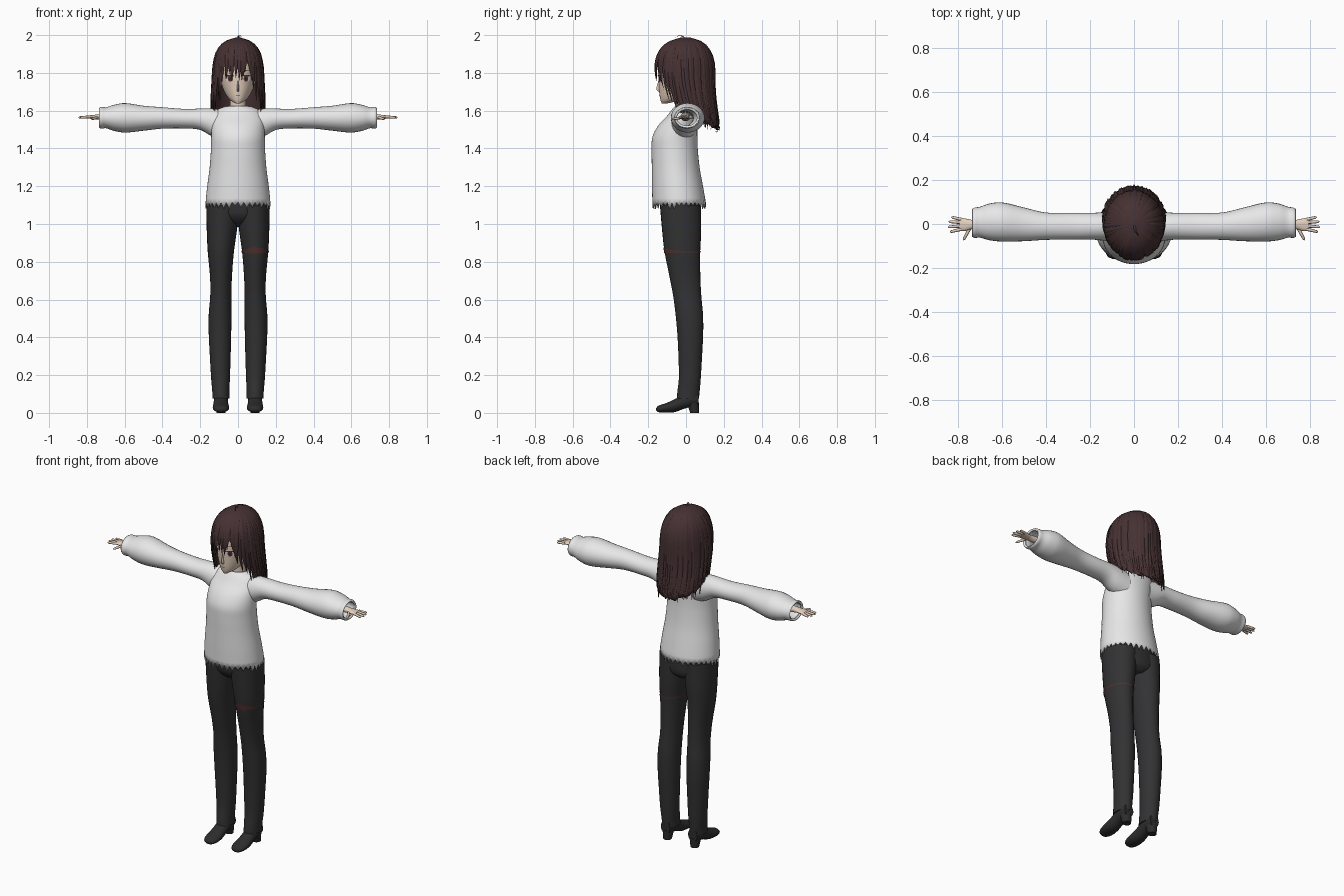
import bpy, bmesh, math, random
from mathutils import Vector

random.seed(4)
if "Cube" in bpy.data.objects:
    bpy.data.objects.remove(bpy.data.objects["Cube"])


def material(name, r, g, b):
    m = bpy.data.materials.new(name)
    m.use_nodes = True
    m.diffuse_color = (r, g, b, 1)
    m.node_tree.nodes["Principled BSDF"].inputs["Base Color"].default_value = (r, g, b, 1)
    return m


HAIR = material("dark brown hair", 0.062, 0.031, 0.033)
SKIN = material("skin", 0.78, 0.63, 0.51)
KNIT = material("white knit", 0.8, 0.8, 0.8)
CLOTH = material("black cloth", 0.032, 0.032, 0.034)
LEATHER = material("black leather", 0.026, 0.026, 0.028)
BAND = material("dull red", 0.085, 0.03, 0.026)
IRIS = material("red brown iris", 0.11, 0.03, 0.035)


def finish(bm, name, mat, thick=0):
    bmesh.ops.recalc_face_normals(bm, faces=bm.faces)
    mesh = bpy.data.meshes.new(name)
    bm.to_mesh(mesh)
    bm.free()
    mesh.materials.append(mat)
    ob = bpy.data.objects.new(name, mesh)
    bpy.context.collection.objects.link(ob)
    if thick:
        mod = ob.modifiers.new("thickness", "SOLIDIFY")
        mod.thickness = thick
    return ob


def skin_rings(bm, rings, closed=True, caps=(True, True)):
    vs = [[bm.verts.new(p) for p in ring] for ring in rings]
    n = len(vs[0])
    for a, b in zip(vs, vs[1:]):
        for i in range(n if closed else n - 1):
            j = (i + 1) % n
            bm.faces.new((a[i], a[j], b[j], b[i]))
    for cap, ring in zip(caps, (vs[0], vs[-1])):
        if cap:
            bm.faces.new(ring)


def sample(rows, t):
    """Smooth interpolation of (t, u0, u1, v0, v1) rows."""
    i = max([k for k in range(len(rows) - 1) if rows[k][0] <= t] or [0])
    a, b = rows[i], rows[i + 1]
    p, q = rows[max(i - 1, 0)], rows[min(i + 2, len(rows) - 1)]
    h = b[0] - a[0]
    s = min(max((t - a[0]) / h, 0), 1)
    out = []
    for k in range(1, 5):
        m0 = (b[k] - p[k]) / (b[0] - p[0]) * h
        m1 = (q[k] - a[k]) / (q[0] - a[0]) * h
        d = b[k] - a[k]
        out.append(a[k] + s * m0 + s * s * (3 * d - 2 * m0 - m1) + s ** 3 * (m0 + m1 - 2 * d))
    return out


def on_ring(rows, t, ang, axis="z", grow=0):
    u0, u1, v0, v1 = sample(rows, t)
    u = (u0 + u1) / 2 + ((u1 - u0) / 2 + grow) * math.cos(ang)
    v = (v0 + v1) / 2 + ((v1 - v0) / 2 + grow) * math.sin(ang)
    return Vector({"x": (t, u, v), "y": (u, t, v), "z": (u, v, t)}[axis])


def loft(name, rows, mat, axis="z", n=28, steps=4, caps=(True, True), thick=0, mirror=False, jag=0):
    ts = [a[0] + (b[0] - a[0]) * k / steps for a, b in zip(rows, rows[1:]) for k in range(steps)]
    ts.append(rows[-1][0])
    rings = [[on_ring(rows, t, math.tau * i / n, axis) for i in range(n)] for t in ts]
    for p in rings[0][::2]:
        p.z -= jag * random.uniform(0.5, 1.1)
    for side in (("left_", 1), ("right_", -1)) if mirror else (("", 1),):
        bm = bmesh.new()
        skin_rings(bm, [[Vector((p.x * side[1], p.y, p.z)) for p in r] for r in rings], caps=caps)
        finish(bm, side[0] + name, mat, thick)


# Sweater: body with ragged hem, and puffed sleeves
loft("sweater_body", [
    (1.115, -.172, .172, -.178, .105), (1.2, -.163, .163, -.18, .09), (1.3, -.15, .15, -.181, .072),
    (1.4, -.143, .143, -.182, .062), (1.46, -.142, .142, -.178, .06), (1.52, -.14, .14, -.148, .06),
    (1.57, -.135, .135, -.102, .06), (1.605, -.11, .11, -.075, .056), (1.625, -.062, .062, -.058, .045)],
    KNIT, n=68, caps=(False, False), thick=.005, jag=.034)
loft("sleeve", [
    (.07, -.08, .055, 1.44, 1.60), (.14, -.075, .053, 1.465, 1.612), (.2, -.07, .05, 1.498, 1.611),
    (.28, -.07, .05, 1.506, 1.609), (.4, -.072, .052, 1.505, 1.618), (.5, -.078, .075, 1.494, 1.626),
    (.6, -.08, .098, 1.484, 1.64), (.66, -.073, .092, 1.494, 1.63), (.7, -.062, .078, 1.507, 1.618),
    (.725, -.063, .074, 1.505, 1.62), (.735, -.058, .068, 1.51, 1.615)],
    KNIT, "x", caps=(True, False), thick=.012, mirror=True)

# Trousers: hips, legs, and the worn red band on the left thigh
loft("trouser_hips", [
    (.985, -.05, .05, -.05, .05), (1.01, -.13, .13, -.1, .075), (1.06, -.165, .165, -.132, .08),
    (1.2, -.15, .15, -.13, .07)], CLOTH)
LEG = [
    (.075, .045, .135, -.048, .068), (.11, .046, .136, -.046, .072), (.18, .043, .142, -.038, .078),
    (.3, .039, .149, -.04, .085), (.42, .036, .155, -.046, .091), (.52, .035, .155, -.055, .09),
    (.62, .035, .147, -.068, .081), (.72, .032, .148, -.087, .076), (.85, .022, .16, -.113, .075),
    (.95, .008, .165, -.125, .08), (1.1, -.01, .168, -.138, .08)]
loft("trouser_leg", LEG, CLOTH, mirror=True)
bm = bmesh.new()
count = 48
low, high = [], []
for i in range(count):
    a = math.tau * i / count
    front = max(0, -math.sin(a)) ** 2
    low.append(on_ring(LEG, .85 - random.uniform(0, .01) * front, a, grow=.003))
    high.append(on_ring(LEG, .858 + random.uniform(.005, .025) * front, a, grow=.003))
skin_rings(bm, [low, high], caps=(False, False))
finish(bm, "left_thigh_band", BAND)

# Shoes with block heels
loft("shoe", [
    (-.158, .08, .1, .012, .025), (-.148, .06, .12, .004, .037), (-.11, .047, .133, .002, .05),
    (-.06, .05, .132, .004, .072), (-.01, .053, .128, .022, .1), (.04, .053, .127, .034, .115),
    (.066, .06, .12, .036, .11)], LEATHER, "y", n=20, mirror=True)
loft("shoe_heel", [(0, .066, .114, .022, .07), (.055, .058, .122, .004, .07)],
     LEATHER, n=16, steps=1, mirror=True)

# Hands: wrist and palm, then fanned fingers
loft("palm", [
    (.62, -.03, .025, 1.545, 1.59), (.72, -.022, .018, 1.55, 1.584), (.745, -.025, .02, 1.554, 1.58),
    (.77, -.032, .026, 1.556, 1.577), (.793, -.03, .027, 1.559, 1.574)], SKIN, "x", n=16, mirror=True)


def tube(bm, pts, sides, outs, n):
    skin_rings(bm, [[p + s * math.cos(math.tau * i / n) + o * math.sin(math.tau * i / n)
                     for i in range(n)] for p, s, o in zip(pts, sides, outs)])


for name, s in (("left_fingers", 1), ("right_fingers", -1)):
    bm = bmesh.new()
    fingers = [((.785, y, 1.567), (tip, y * 1.5, 1.564))
               for y, tip in ((-.024, .836), (-.009, .845), (.007, .842), (.021, .83))]
    fingers.append(((.745, -.018, 1.564), (.775, -.074, 1.555)))
    for a, b in fingers:
        a, b = Vector((a[0] * s, *a[1:])), Vector((b[0] * s, *b[1:]))
        side = (b - a).cross(Vector((0, 0, 1))).normalized()
        sizes = (.0075, .007, .006, .002)
        tube(bm, [a.lerp(b, t) for t in (0, .5, .88, 1)], [side * r for r in sizes],
             [Vector((0, 0, r)) for r in sizes], 8)
    finish(bm, name, SKIN)

# Head, neck and face
HEAD = [
    (1.638, -.012, .012, -.128, -.1), (1.655, -.04, .04, -.135, -.03), (1.69, -.068, .068, -.141, .06),
    (1.74, -.088, .088, -.144, .1), (1.8, -.1, .1, -.147, .12), (1.87, -.098, .098, -.138, .115),
    (1.93, -.075, .075, -.1, .085), (1.965, -.02, .02, -.03, .03)]
loft("head", HEAD, SKIN)
loft("neck", [(1.57, -.06, .06, -.055, .045), (1.61, -.045, .045, -.05, .04),
              (1.72, -.04, .04, -.055, .045)], SKIN, n=20)


def face_patch(name, cx, cz, w, h, lift, mat):
    def project(x, z):
        u0, u1, v0, v1 = sample(HEAD, z)
        return Vector((x, (v0 + v1) / 2 - (v1 - v0) / 2 * math.sqrt(1 - (2 * x / (u1 - u0)) ** 2) - lift, z))
    bm = bmesh.new()
    mid = bm.verts.new(project(cx, cz))
    rim = [bm.verts.new(project(cx + w * math.cos(math.tau * i / 20), cz + h * math.sin(math.tau * i / 20)))
           for i in range(20)]
    for i in range(20):
        bm.faces.new((mid, rim[i], rim[(i + 1) % 20]))
    finish(bm, name, mat)


for name, s in (("left_", 1), ("right_", -1)):
    face_patch(name + "eye_white", s * .043, 1.769, .021, .016, .002, KNIT)
    face_patch(name + "iris", s * .042, 1.769, .012, .016, .004, IRIS)
    face_patch(name + "pupil", s * .042, 1.769, .005, .008, .006, LEATHER)
    face_patch(name + "upper_lash", s * .044, 1.785, .024, .0035, .006, HAIR)
    face_patch(name + "brow", s * .043, 1.812, .022, .002, .003, HAIR)
face_patch("mouth", 0, 1.681, .013, .0015, .002, BAND)
loft("nose", [(1.702, -.006, .006, -.147, -.13), (1.712, -.006, .006, -.157, -.13),
              (1.76, -.003, .003, -.146, -.13)], SKIN, n=8)

# Hair: cap, back curtain, and layered tapering locks
SHAPE = [
    (1.46, -.135, .135, -.095, .18), (1.55, -.141, .141, -.1, .172), (1.65, -.14, .14, -.125, .156),
    (1.75, -.134, .134, -.154, .148), (1.85, -.126, .126, -.16, .145), (1.92, -.106, .106, -.135, .122),
    (1.965, -.068, .068, -.088, .082), (1.988, -.012, .012, -.025, .02)]
loft("hair_cap", SHAPE[4:], HAIR, n=40, caps=(False, True))


def hair_end(deg):
    return 1.57 - .085 * max(0, math.sin(math.radians(deg))) ** .7


bm = bmesh.new()
columns = []
for i in range(67):
    deg = -25 + i * 230 / 66
    end = hair_end(deg) + random.uniform(.01, .03)
    columns.append([on_ring(SHAPE, 1.87 + (end - 1.87) * k / 12, math.radians(deg), grow=-.003)
                    for k in range(13)])
skin_rings(bm, columns, closed=False, caps=(False, False))
finish(bm, "hair_curtain", HAIR, .008)


def lock(bm, deg, end, width, sway=0, grow=.001):
    pts, sides, outs = [], [], []
    for k in range(13):
        t = k / 12
        a = math.radians(deg + sway * t * t)
        z = 1.982 + (end - 1.982) * t ** 1.5
        r = width * min(1, .25 + 2.2 * t) * (1.03 - t ** 5)
        pts.append(on_ring(SHAPE, z, a, grow=grow))
        sides.append(Vector((-math.sin(a), math.cos(a), 0)) * r)
        outs.append(Vector((math.cos(a), math.sin(a), 0)) * min(.006, r * .5))
    tube(bm, pts, sides, outs, 6)


bm = bmesh.new()
for i in range(44):
    deg = -20 + i * 220 / 43
    lock(bm, deg, hair_end(deg) + random.uniform(-.015, .025), random.uniform(.011, .015),
         random.uniform(-4, 4), random.uniform(-.001, .003))
finish(bm, "back_and_side_locks", HAIR)

bm = bmesh.new()
for i in range(31):
    deg = -168 + i * 156 / 30
    f = abs(deg + 90) / 78
    end = 1.775 if f < .42 else 1.73 if f < .55 else 1.64 if f < .68 else 1.585
    lock(bm, deg, end + random.uniform(-.025, .025), random.uniform(.009, .014),
         random.uniform(-5, 5), random.uniform(0, .004))
finish(bm, "fringe_locks", HAIR)

# Small stray tuft at the crown
bm = bmesh.new()
tuft = [Vector(p) for p in ((0, 0, 1.98), (.004, -.02, 1.996), (.012, -.04, 1.997), (.022, -.055, 1.985))]
sizes = (.005, .005, .003, .001)
tube(bm, tuft, [Vector((r, 0, 0)) for r in sizes], [Vector((0, 0, r * .6)) for r in sizes], 6)
finish(bm, "crown_tuft", HAIR)

# Smooth shading everywhere, keeping hard edges
for ob in bpy.context.scene.objects:
    ob.select_set(ob.type == "MESH")
    if ob.type == "MESH":
        bpy.context.view_layer.objects.active = ob
bpy.ops.object.shade_smooth_by_angle(angle=math.radians(50))
